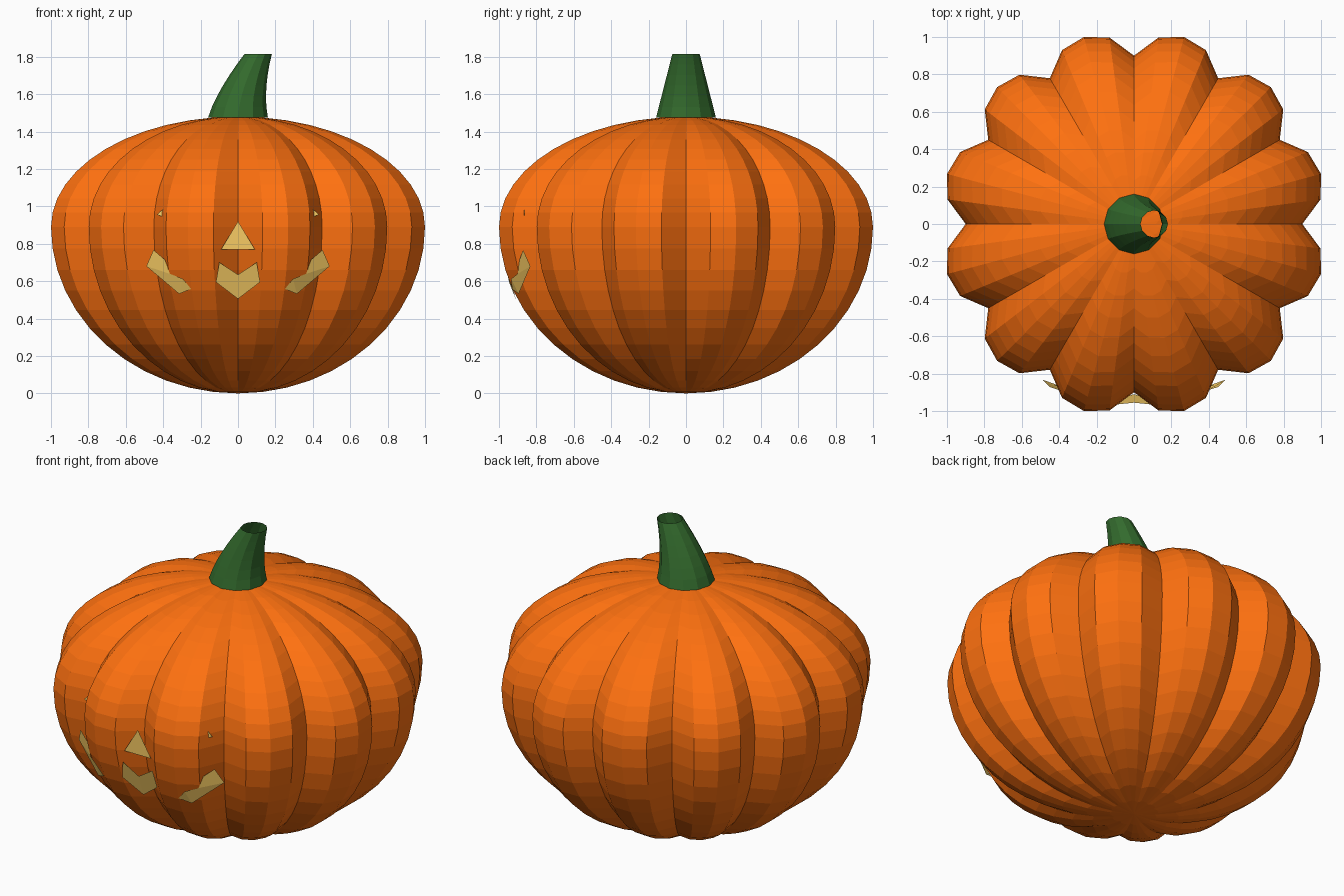
import bpy
from math import sin, cos, pi, sqrt

if "Cube" in bpy.data.objects:
    bpy.data.objects.remove(bpy.data.objects["Cube"])


def material(name, rgb):
    m = bpy.data.materials.new(name)
    m.diffuse_color = (*rgb, 1)
    m.use_nodes = True
    m.node_tree.nodes["Principled BSDF"].inputs["Base Color"].default_value = m.diffuse_color
    return m


def add_mesh(name, verts, faces, mat):
    me = bpy.data.meshes.new(name)
    me.from_pydata(verts, [], faces)
    me.materials.append(mat)
    ob = bpy.data.objects.new(name, me)
    bpy.context.collection.objects.link(ob)
    return ob


def bridge(rings, n):
    return [(r * n + i, r * n + (i + 1) % n, (r + 1) * n + (i + 1) % n, (r + 1) * n + i)
            for r in range(rings - 1) for i in range(n)]


orange = material("orange_skin", (1.0, 0.165, 0.005))
green = material("green_stem", (0.033, 0.145, 0.026))
gold = material("gold_glow", (0.93, 0.60, 0.125))

# Body: 12-lobed squashed sphere, flatter above its widest ring
SEG, RINGS, MID, TOP = 48, 24, 0.89, 1.48
verts = []
for k in range(1, RINGS):
    a = -pi / 2 + pi * k / RINGS
    z = MID + sin(a) * (MID if a < 0 else TOP - MID)
    for i in range(SEG):
        t = 2 * pi * i / SEG
        r = cos(a) * (0.9 + 0.135 * abs(sin(6 * t)) ** 0.7)
        verts.append((r * cos(t), r * sin(t), z))
faces = bridge(RINGS - 1, SEG)
bottom, top, last = len(verts), len(verts) + 1, (RINGS - 2) * SEG
verts += [(0, 0, 0), (0, 0, TOP)]
for i in range(SEG):
    j = (i + 1) % SEG
    faces += [(bottom, j, i), (top, last + i, last + j)]
add_mesh("pumpkin_body", verts, faces, orange)

# Stem: open, tapered twelve-sided tube leaning to +x
N, LEVELS = 12, 7
verts = []
for k in range(LEVELS):
    t = k / (LEVELS - 1)
    r = 0.16 - 0.087 * t
    for i in range(N):
        a = 2 * pi * i / N
        verts.append((0.108 * t ** 1.6 + r * cos(a), r * sin(a), 1.475 + 0.34 * t))
add_mesh("stem", verts, bridge(LEVELS, N), green)

# Nose: flat triangle over the front groove
add_mesh("nose", [(-0.09, -0.965, 0.77), (0.09, -0.965, 0.77), (0, -0.965, 0.92)],
         [(0, 1, 2)], gold)

# Middle of the mouth
half = [(0.118, -0.946, 0.595), (0.10, -0.966, 0.70)]
add_mesh("mouth_middle",
         [(0, -0.91, 0.505), (0, -0.955, 0.635)] + half + [(-x, y, z) for x, y, z in half],
         [(0, 2, 3, 1), (0, 1, 5, 4)], gold)

# Eyes (mostly sunk into the lobes) and mouth corners, mirrored
eye = [(0.20, 0.88, 0.92), (0.433, 0.955, 0.966), (0.30, 1.08, 0.92)]
corner = [(0.452, -0.871, 0.767), (0.49, -0.832, 0.68), (0.315, -0.895, 0.532),
          (0.251, -0.930, 0.558), (0.294, -0.935, 0.612), (0.364, -0.900, 0.639),
          (0.39, -0.890, 0.714)]
for side, s in (("right", 1), ("left", -1)):
    ev = [(s * x, -sqrt(r * r - x * x), z) for x, z, r in eye]
    cv = [(s * x, y, z) for x, y, z in corner]
    add_mesh("eye_" + side, ev, [(0, 1, 2)[::s]], gold)
    add_mesh("mouth_" + side, cv,
             [f[::-s] for f in ((0, 1, 5, 6), (1, 2, 4, 5), (2, 3, 4))], gold)
